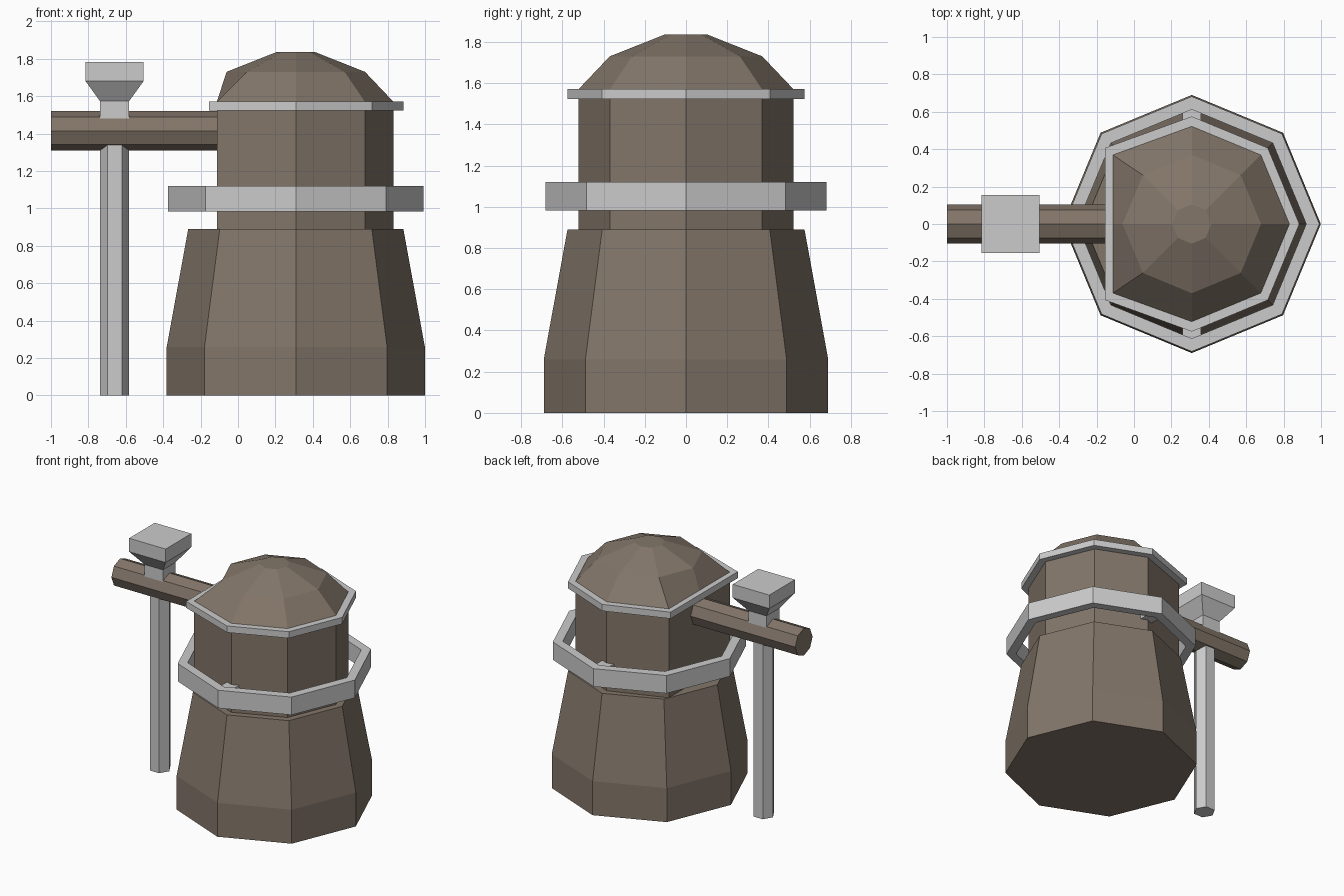
import bpy
import bmesh
from math import cos, sin, pi, sqrt
from mathutils import Matrix

if "Cube" in bpy.data.objects:
    bpy.data.objects.remove(bpy.data.objects["Cube"])

CX = 0.309      # tank axis
PX = -0.66      # post axis


def material(name, rgb):
    mat = bpy.data.materials.new(name)
    mat.diffuse_color = (*rgb, 1)
    mat.use_nodes = True
    mat.node_tree.nodes["Principled BSDF"].inputs["Base Color"].default_value = mat.diffuse_color
    return mat


brown = material("brown", (0.225, 0.18, 0.142))
grey = material("grey", (0.59, 0.59, 0.59))


def ring(r, z, n=8, cx=CX, start=0.0, flat=None):
    """Polygon ring; 'flat' moves the three left corners of an octagon to one x."""
    pts = []
    for i in range(n):
        a = start + 2 * pi * i / n
        x = cx + r * cos(a)
        if flat is not None and i in (3, 4, 5):
            x = flat
        pts.append((x, r * sin(a), z))
    return pts


def loft(name, rings, mat, closed=False):
    """Skin a stack of rings, capped or joined end to start."""
    n, m = len(rings[0]), len(rings)
    verts = [p for r in rings for p in r]
    faces = []
    for k in range(m if closed else m - 1):
        a, b = k * n, (k + 1) % m * n
        faces += [(a + i, a + (i + 1) % n, b + (i + 1) % n, b + i) for i in range(n)]
    if not closed:
        faces += [tuple(range(n))[::-1], tuple(range((m - 1) * n, m * n))]
    me = bpy.data.meshes.new(name)
    me.from_pydata(verts, [], faces)
    me.materials.append(mat)
    ob = bpy.data.objects.new(name, me)
    bpy.context.collection.objects.link(ob)
    return ob


def band(name, ro, ri, z0, z1, flat_o=None, flat_i=None):
    """Hollow octagonal hoop."""
    return loft(name, [ring(ro, z0, flat=flat_o), ring(ro, z1, flat=flat_o),
                       ring(ri, z1, flat=flat_i), ring(ri, z0, flat=flat_i)], grey, closed=True)


# Tapered base
loft("tank_base", [ring(0.69, 0), ring(0.69, 0.26), ring(0.575, 0.89)], brown)

# Upper drum with flattened left side, and its faceted dome
loft("tank_drum_and_dome", [ring(0.522, 0.88, flat=-0.113), ring(0.522, 1.57, flat=-0.113),
                            ring(0.37, 1.73), ring(0.105, 1.835)], brown)

# Thin rim under the dome and wide hoop round the drum
band("dome_rim", 0.575, 0.522, 1.522, 1.572, -0.155, -0.113)
band("outer_hoop", 0.682, 0.612, 0.983, 1.12)

# Brackets holding the hoop
for side, label in ((-1, "front"), (1, "back")):
    bpy.ops.mesh.primitive_cube_add(size=1, location=(CX, side * 0.55, 1.052))
    bracket = bpy.context.object
    bracket.name = label + "_hoop_bracket"
    bracket.data.transform(Matrix.Diagonal((0.1, 0.14, 0.1, 1)))
    bracket.data.materials.append(grey)

# Horizontal pipe into the drum
pipe = loft("side_pipe", [ring(0.105, -1.0, cx=0), ring(0.105, -0.08, cx=0)], brown)
pipe.data.transform(Matrix.Translation((0, 0, 1.415)) @ Matrix.Rotation(pi / 2, 4, 'Y'))

# Support post
loft("support_post", [ring(0.0775, 0, 6, PX), ring(0.0775, 1.4, 6, PX)], grey)

# Square hopper on the pipe
loft("hopper", [ring(h * sqrt(2), z, 4, PX, pi / 4) for h, z in
                ((0.0775, 1.44), (0.0775, 1.573), (0.155, 1.68), (0.155, 1.783))], grey)

# Consistent outward normals
for ob in bpy.context.collection.objects:
    bm = bmesh.new()
    bm.from_mesh(ob.data)
    bmesh.ops.recalc_face_normals(bm, faces=bm.faces)
    bm.to_mesh(ob.data)
    bm.free()
